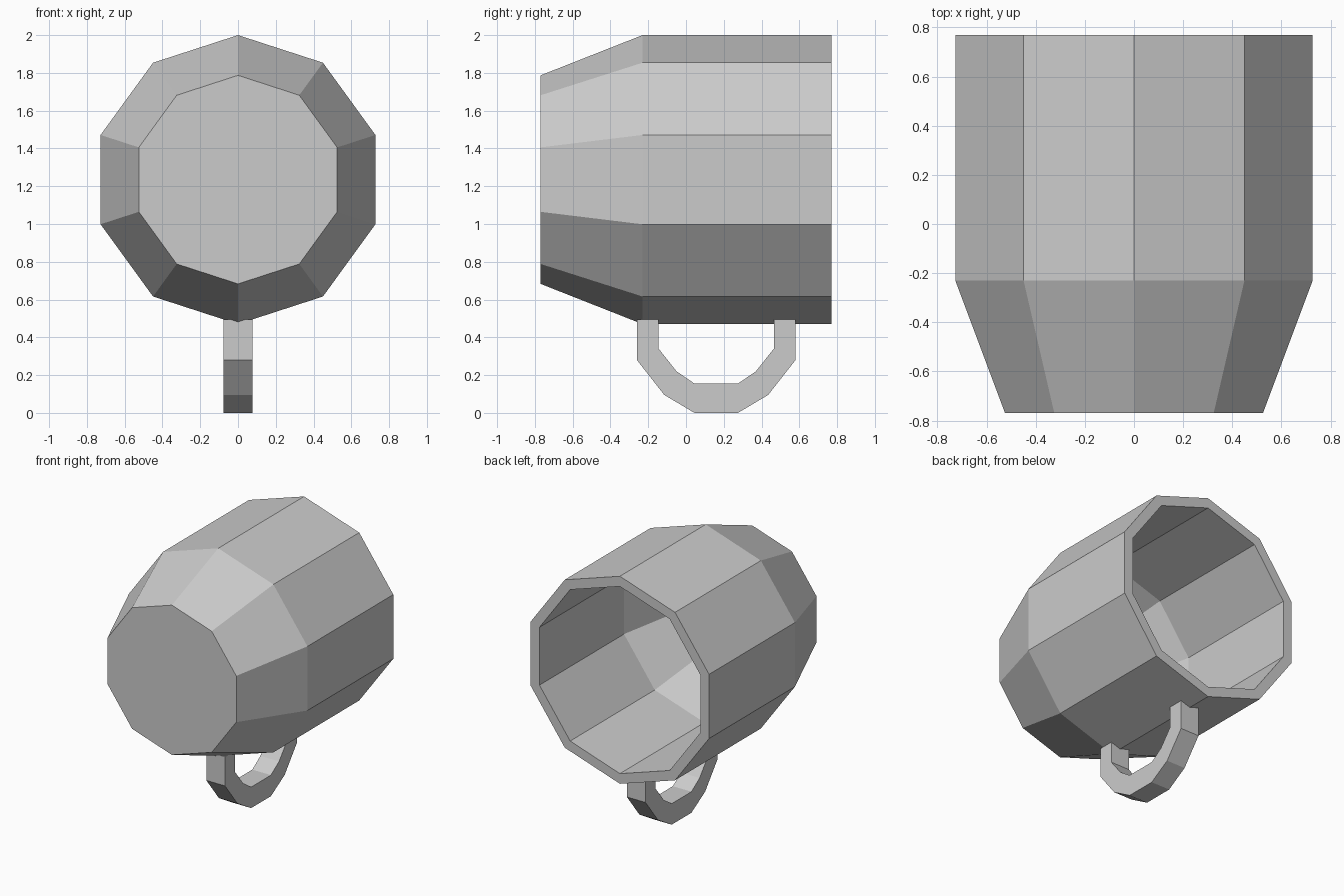
import bpy, math

if "Cube" in bpy.data.objects:
    bpy.data.objects.remove(bpy.data.objects["Cube"])

SIDES = 10
CZ = 1.235  # height of the cup axis, which lies along y


def make(name, verts, faces):
    mesh = bpy.data.meshes.new(name)
    mesh.from_pydata(verts, [], faces)
    mesh.update()
    obj = bpy.data.objects.new(name, mesh)
    bpy.context.collection.objects.link(obj)
    return obj


def lathe(name, profile):
    """Ten-sided skin through (y, radius) rings, closed at both ends of the profile."""
    verts, faces = [], []
    for y, r in profile:
        for i in range(SIDES):
            a = math.pi / 2 + math.tau * i / SIDES
            verts.append((r * math.cos(a), y, CZ + r * math.sin(a)))
    for k in range(len(profile) - 1):
        for i in range(SIDES):
            j = (i + 1) % SIDES
            a, b = k * SIDES, (k + 1) * SIDES
            faces.append((a + i, a + j, b + j, b + i))
    last = (len(profile) - 1) * SIDES
    faces.append(tuple(reversed(range(SIDES))))
    faces.append(tuple(range(last, last + SIDES)))
    return make(name, verts, faces)


# Cup lying on its side: outer base, shoulder, rim, then inner wall and floor
lathe("cup_body", [(-0.77, 0.552), (-0.23, 0.765), (0.77, 0.765),
                   (0.77, 0.69), (-0.215, 0.69), (-0.70, 0.50)])

# Handle: half of the outer and inner outline, mirrored about its middle
MID, HALF_WIDTH = 0.16, 0.076
outer = [(0.42, 0.495), (0.42, 0.28), (0.275, 0.095), (0.115, 0.0)]
inner = [(0.305, 0.495), (0.305, 0.34), (0.21, 0.22), (0.115, 0.155)]


def arch(half):
    return [(MID - d, z) for d, z in half] + [(MID + d, z) for d, z in reversed(half)]


verts = []
for y_out, y_in in zip(arch(outer), arch(inner)):
    for x, (y, z) in ((-1, y_out), (1, y_out), (1, y_in), (-1, y_in)):
        verts.append((x * HALF_WIDTH, y, z))
n = len(verts) // 4
faces = [(4 * k + i, 4 * k + 4 + i, 4 * k + 4 + (i + 1) % 4, 4 * k + (i + 1) % 4)
         for k in range(n - 1) for i in range(4)]
faces += [(0, 1, 2, 3), tuple(4 * n - 1 - i for i in range(4))]
make("handle", verts, faces)

# Consistent outward normals
import bmesh
for obj in bpy.context.collection.objects:
    bm = bmesh.new()
    bm.from_mesh(obj.data)
    bmesh.ops.recalc_face_normals(bm, faces=bm.faces)
    bm.to_mesh(obj.data)
    bm.free()
